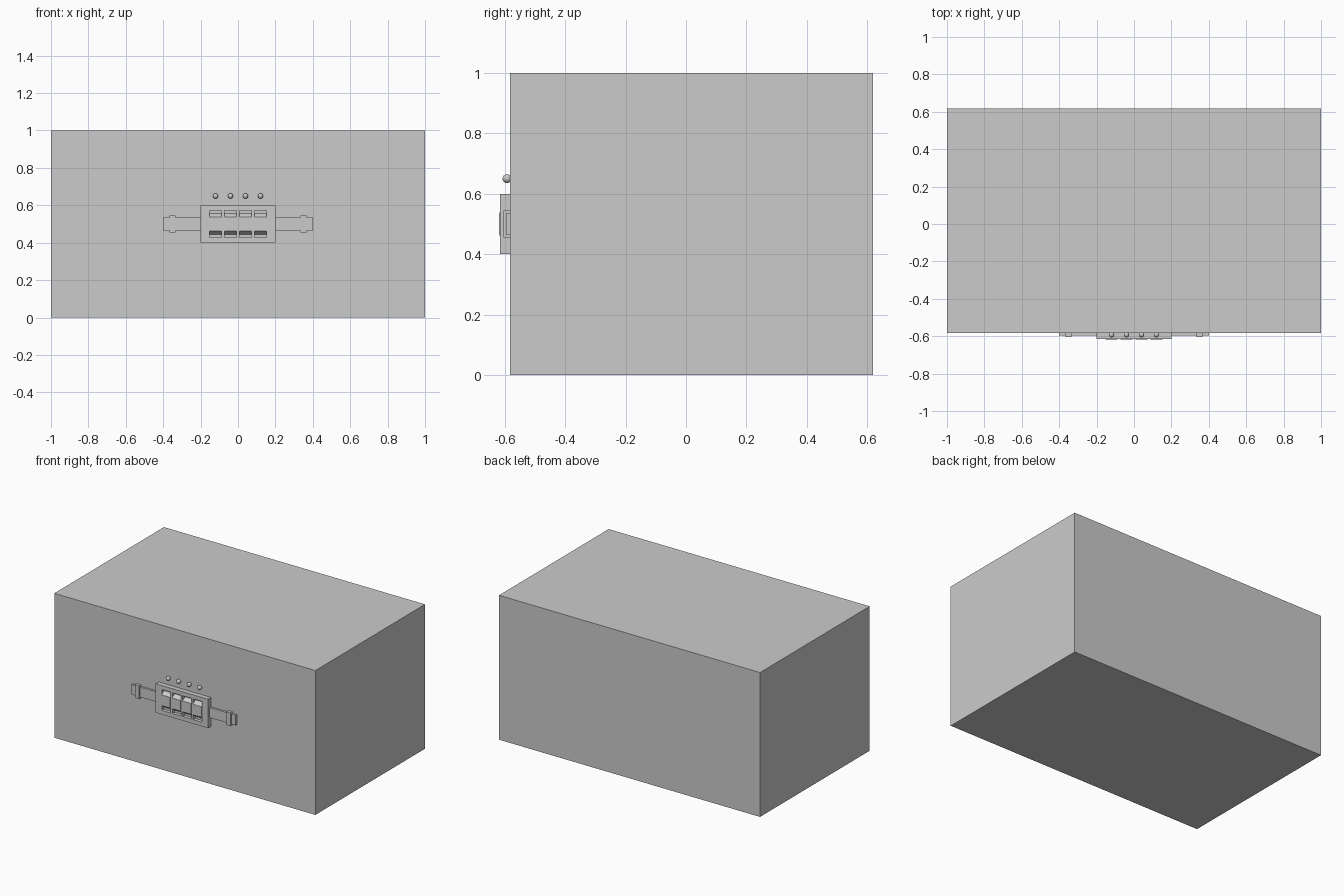
import bpy

if "Cube" in bpy.data.objects:
    bpy.data.objects.remove(bpy.data.objects["Cube"])

FRONT = -0.582          # front face of the housing
SWITCH_X = [-0.12, -0.04, 0.04, 0.12]


def box(name, x, y, z):
    """Axis-aligned box from (min, max) pairs."""
    bpy.ops.mesh.primitive_cube_add(
        size=1, location=[(a + b) / 2 for a, b in (x, y, z)])
    ob = bpy.context.object
    ob.name = name
    ob.scale = [b - a for a, b in (x, y, z)]
    bpy.ops.object.transform_apply(location=False, rotation=False, scale=True)
    return ob


def prism(name, profile, x0, x1):
    """Extrude a closed (y, z) profile along x."""
    n = len(profile)
    verts = [(x, y, z) for x in (x0, x1) for y, z in profile]
    faces = [list(range(n))[::-1], list(range(n, 2 * n))]
    faces += [(i, (i + 1) % n, (i + 1) % n + n, i + n) for i in range(n)]
    mesh = bpy.data.meshes.new(name)
    mesh.from_pydata(verts, [], faces)
    ob = bpy.data.objects.new(name, mesh)
    bpy.context.collection.objects.link(ob)
    bpy.context.view_layer.objects.active = ob
    bpy.ops.object.select_all(action='DESELECT')
    ob.select_set(True)
    bpy.ops.object.mode_set(mode='EDIT')
    bpy.ops.mesh.select_all(action='SELECT')
    bpy.ops.mesh.normals_make_consistent(inside=False)
    bpy.ops.object.mode_set(mode='OBJECT')
    return ob


# Main housing
box("housing", (-1, 1), (FRONT, 0.618), (0, 1))

# Mounting rail with a clamp near each end
box("rail", (-0.4, 0.4), (-0.596, FRONT), (0.465, 0.535))
for side, s in (("left", -1), ("right", 1)):
    cx = s * 0.35
    box("rail_clamp_" + side, (cx - 0.016, cx + 0.016), (-0.604, FRONT), (0.455, 0.545))

# Switch panel with one pocket per switch
panel = box("switch_panel", (-0.2, 0.2), (-0.615, FRONT), (0.4, 0.6))
for i, x in enumerate(SWITCH_X):
    pocket = box(f"pocket_cutter_{i}", (x - 0.033, x + 0.033), (-0.65, -0.592), (0.428, 0.572))
    cut = panel.modifiers.new("pocket", 'BOOLEAN')
    cut.operation = 'DIFFERENCE'
    cut.solver = 'EXACT'
    cut.object = pocket
    bpy.context.view_layer.objects.active = panel
    bpy.ops.object.modifier_apply(modifier=cut.name)
    bpy.data.objects.remove(pocket)

# Tapered switches and the indicator lamps above them
for i, x in enumerate(SWITCH_X):
    prism(f"switch_{i}", [(-0.618, 0.463), (-0.618, 0.537), (-0.59, 0.558), (-0.59, 0.442)],
          x - 0.0325, x + 0.0325)
    bpy.ops.mesh.primitive_uv_sphere_add(segments=24, ring_count=12, radius=0.0145,
                                         location=(x, -0.592, 0.65))
    bpy.context.object.name = f"indicator_lamp_{i}"
    bpy.ops.object.shade_smooth()
